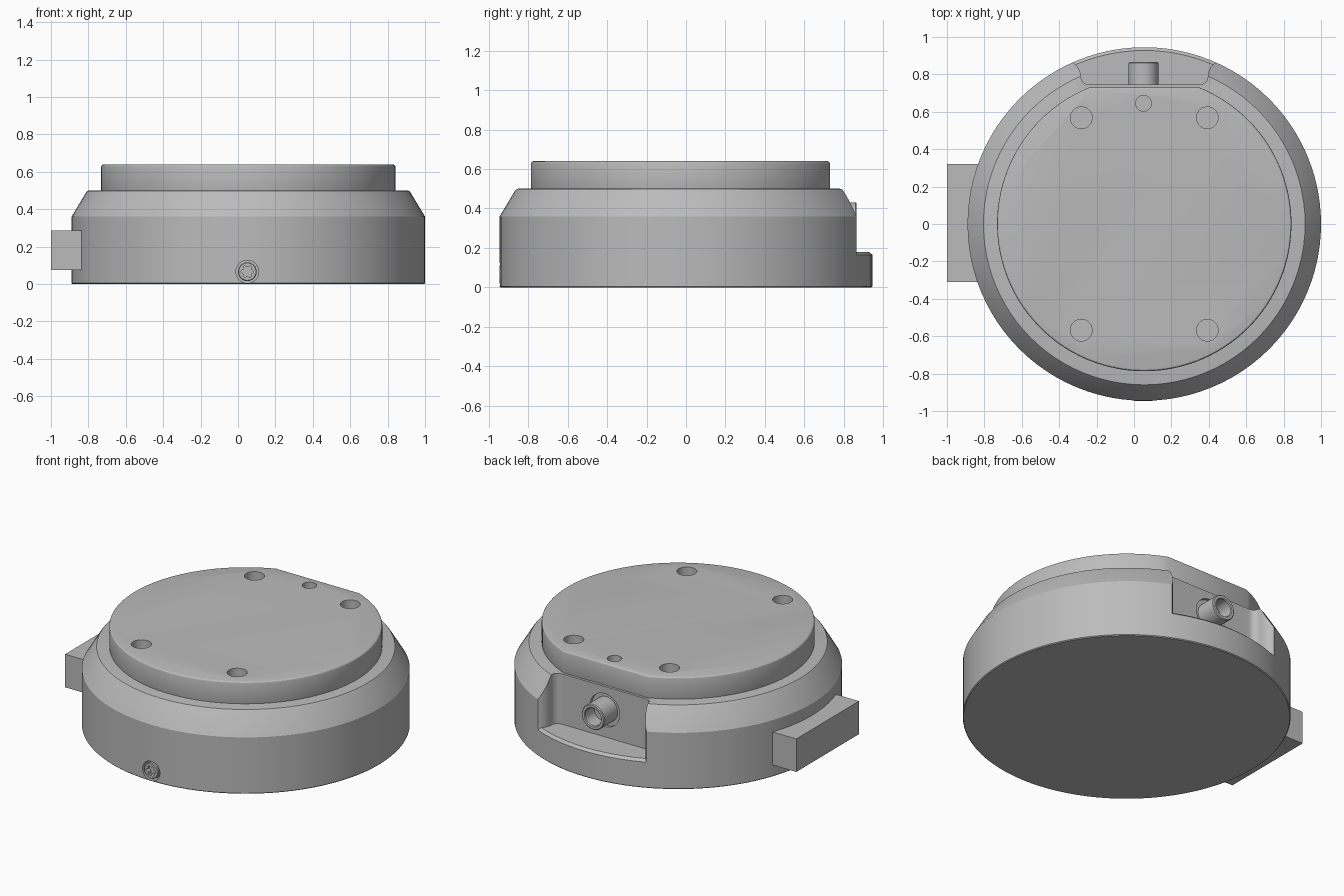
import bpy, bmesh, math
from mathutils import Matrix, Vector

if "Cube" in bpy.data.objects:
    bpy.data.objects.remove(bpy.data.objects["Cube"], do_unlink=True)

CX = 0.055          # axis of the round housing
TAU = 2 * math.pi

grey = bpy.data.materials.new("plain_grey")
grey.use_nodes = True
grey.diffuse_color = (0.5, 0.5, 0.5, 1)
grey.node_tree.nodes["Principled BSDF"].inputs["Base Color"].default_value = (0.5, 0.5, 0.5, 1)


def make(name, bm):
    bmesh.ops.recalc_face_normals(bm, faces=bm.faces)
    mesh = bpy.data.meshes.new(name)
    bm.to_mesh(mesh)
    bm.free()
    mesh.materials.append(grey)
    ob = bpy.data.objects.new(name, mesh)
    bpy.context.collection.objects.link(ob)
    return ob


def lathe(name, profile, steps=96, place=Matrix.Translation((CX, 0, 0))):
    """Revolve (radius, height) points; a profile that loops back makes a ring."""
    bm = bmesh.new()
    rings = [[bm.verts.new((r * math.cos(TAU * i / steps), r * math.sin(TAU * i / steps), z))
              for i in range(steps)] for r, z in profile]
    for a, b in zip(rings, rings[1:]):
        for i in range(steps):
            j = (i + 1) % steps
            bm.faces.new((a[i], a[j], b[j], b[i]))
    if profile[0] == profile[-1]:
        bmesh.ops.remove_doubles(bm, verts=bm.verts, dist=1e-5)
    else:
        bm.faces.new(rings[0])
        bm.faces.new(rings[-1])
    bm.transform(place)
    return make(name, bm)


def prism(name, outline, z0, z1, place=Matrix.Identity(4)):
    bm = bmesh.new()
    face = bm.faces.new([bm.verts.new((x, y, z0)) for x, y in outline])
    top = bmesh.ops.extrude_face_region(bm, geom=[face])["geom"]
    verts = [v for v in top if isinstance(v, bmesh.types.BMVert)]
    bmesh.ops.translate(bm, verts=verts, vec=(0, 0, z1 - z0))
    bm.transform(place)
    return make(name, bm)


def boolean(ob, other, operation="DIFFERENCE"):
    mod = ob.modifiers.new("cut", "BOOLEAN")
    mod.object, mod.operation, mod.solver = other, operation, "EXACT"
    apply(ob, mod)
    bpy.data.objects.remove(other, do_unlink=True)


def apply(ob, mod):
    bpy.context.view_layer.objects.active = ob
    bpy.ops.object.modifier_apply(modifier=mod.name)


def smooth(*obs):
    bpy.ops.object.select_all(action="DESELECT")
    for ob in obs:
        ob.select_set(True)
    bpy.context.view_layer.objects.active = obs[0]
    bpy.ops.object.shade_smooth_by_angle(angle=math.radians(25))


def arc(cx, cy, r, a0, a1, n=8):
    angles = [math.radians(a0 + (a1 - a0) * i / n) for i in range(n + 1)]
    return [(cx + r * math.cos(a), cy + r * math.sin(a)) for a in angles]


def along_y(y, z):
    """Placement whose local z points to +y."""
    return Matrix.Translation((0.05, y, z)) @ Matrix.Rotation(-math.pi / 2, 4, "X")


# Housing: upper wall with the connector pocket cut out of its back
housing = lathe("housing", [(0.945, 0.165), (0.945, 0.36), (0.867, 0.49),
                            (0.86, 0.498), (0.85, 0.5), (0.5, 0.5)])
side = arc(0.295, 0.79, 0.045, -90, 0) + arc(0.425, 0.79, 0.085, 180, 100) + [(0.5, 1.1)]
pocket = [(CX + x, y) for x, y in side] + [(CX - x, y) for x, y in reversed(side)]
boolean(housing, prism("pocket_cutter", pocket, 0.1, 0.7))

# Base disc, whose chamfered rim forms the pocket floor
base = lathe("base", [(0.94, 0), (0.945, 0.005), (0.945, 0.165), (0.928, 0.18), (0.5, 0.18)])
boolean(housing, base, "UNION")

# Screw recess in the front, connector recess in the pocket wall
boolean(housing, lathe("screw_cutter", [(0.061, -0.1), (0.061, 0.05)], 40, along_y(-0.945, 0.066)))
boolean(housing, lathe("port_cutter", [(0.105, -0.02), (0.105, 0.05)], 40, along_y(0.745, 0.35)))

# Raised platform with a flat at the back
flat = math.degrees(math.asin(0.73 / 0.787))
platform = prism("platform", arc(CX, 0, 0.787, 180 - flat, 360 + flat, 96), 0.49, 0.64)
bevel = platform.modifiers.new("edge", "BEVEL")
bevel.width, bevel.segments, bevel.angle_limit = 0.014, 3, math.radians(50)
apply(platform, bevel)
holes = [(sx * 0.337, sy * 0.568, 0.058) for sx in (-1, 1) for sy in (-1, 1)] + [(-0.004, 0.645, 0.042)]
for x, y, r in holes:
    boolean(platform, lathe("hole_cutter", [(r, 0.52), (r, 0.7)], 40,
                            Matrix.Translation((CX + x, y, 0))))

# Hollow connector tube
tube = lathe("connector_tube", [(0.08, 0), (0.08, 0.13), (0.075, 0.135), (0.06, 0.135),
                                (0.055, 0.13), (0.055, 0.04), (0.02, 0.04), (0.02, 0), (0.08, 0)],
             40, along_y(0.73, 0.35))

# Screw head with a six-lobed socket
screw = lathe("screw", [(0.05, 0), (0.05, 0.062), (0.046, 0.067), (0.01, 0.067)], 40,
              along_y(-0.88, 0.066) @ Matrix.Rotation(math.pi, 4, "X"))
lobes = [((0.029 + 0.005 * math.cos(6 * a)) * math.cos(a), (0.029 + 0.005 * math.cos(6 * a)) * math.sin(a))
         for a in (TAU * i / 48 for i in range(48))]
boolean(screw, prism("socket_cutter", lobes, -0.1, 0.03, along_y(-0.945, 0.066)))

# Side block
prism("side_block", [(-1, -0.31), (-0.8, -0.31), (-0.8, 0.32), (-1, 0.32)], 0.075, 0.285)

smooth(housing, platform, tube, screw)
